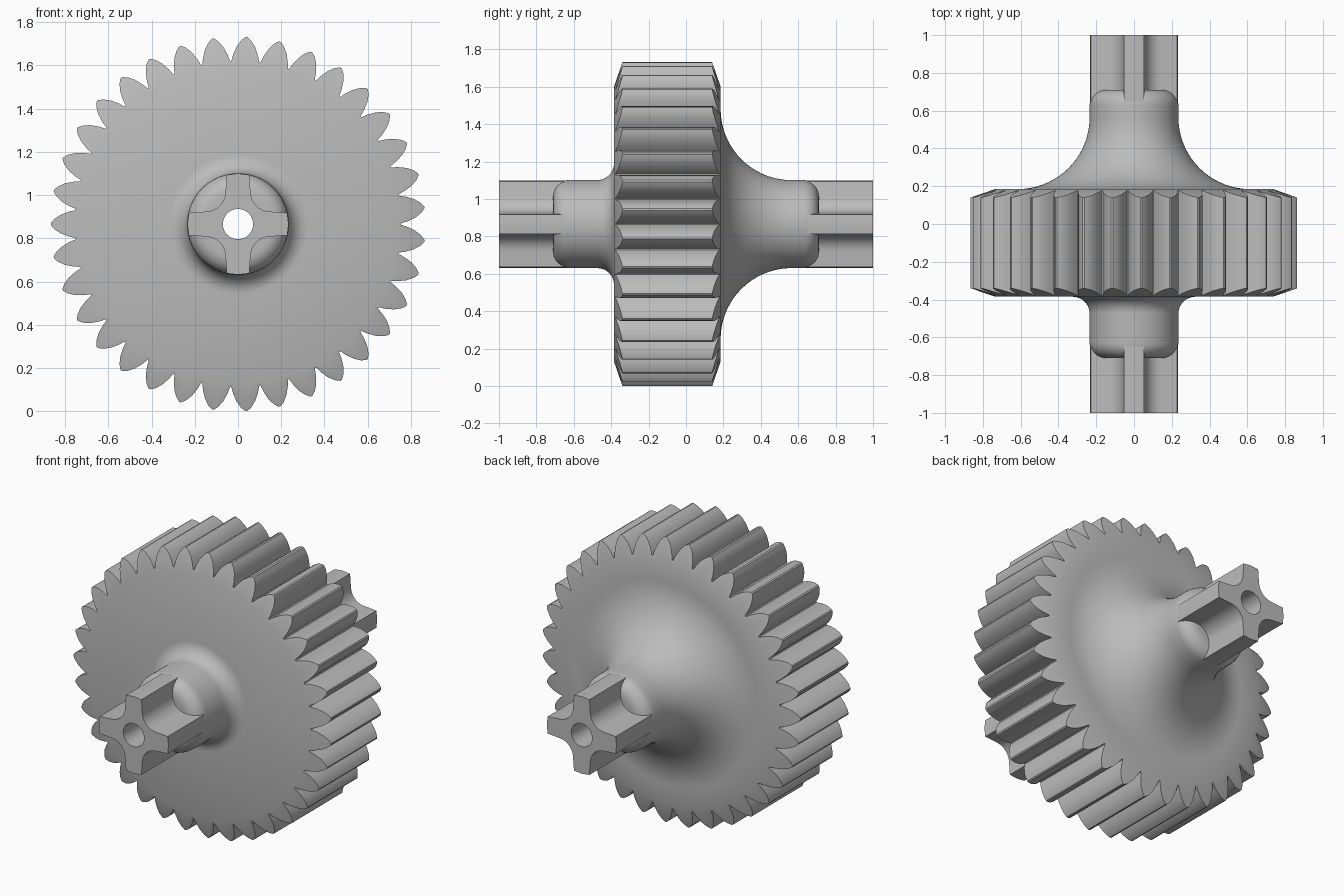
import bpy, bmesh
from math import sin, cos, pi, radians, atan2, hypot

cube = bpy.data.objects.get("Cube")
if cube:
    bpy.data.objects.remove(cube)

AXIS_Z = 0.866          # height of the axle centre
TEETH = 35
FACE_R, TIP_R = 0.735, 0.866
FRONT, BACK, BEVEL = -0.385, 0.185, 0.045

grey = bpy.data.materials.new("light_grey")
grey.use_nodes = True
grey.diffuse_color = (0.5, 0.5, 0.5, 1)
grey.node_tree.nodes["Principled BSDF"].inputs["Base Color"].default_value = (0.5, 0.5, 0.5, 1)


def build(name, rings, closed=False):
    """Skin a list of equal-length vertex rings."""
    bm = bmesh.new()
    rows = [[bm.verts.new(p) for p in ring] for ring in rings]
    pairs = list(zip(rows, rows[1:]))
    if closed:
        pairs.append((rows[-1], rows[0]))
    for a, b in pairs:
        for i in range(len(a)):
            j = (i + 1) % len(a)
            bm.faces.new((a[i], a[j], b[j], b[i]))
    bmesh.ops.recalc_face_normals(bm, faces=bm.faces)
    mesh = bpy.data.meshes.new(name)
    bm.to_mesh(mesh)
    bm.free()
    mesh.materials.append(grey)
    obj = bpy.data.objects.new(name, mesh)
    obj.location.z = AXIS_Z
    bpy.context.collection.objects.link(obj)
    bpy.context.view_layer.objects.active = obj
    obj.select_set(True)
    bpy.ops.object.shade_smooth_by_angle(angle=radians(28))
    obj.select_set(False)
    return obj


def arc(cr, cy, rad, a0, a1, n):
    """Arc in the (radius, y) plane, angles in degrees."""
    steps = [radians(a0 + (a1 - a0) * i / n) for i in range(n + 1)]
    return [(cr + rad * cos(t), cy + rad * sin(t)) for t in steps]


# Tooth outline: (half angle in degrees, radius), repeated around the wheel
flank = [(4.9, 0.755), (4.2, 0.785), (3.0, 0.822), (1.6, 0.85), (0.3, TIP_R)]
tooth = [(-a, r) for a, r in flank] + [(a, r) for a, r in reversed(flank)]
outline = [(pi + radians(a + k * 360 / TEETH), r)
           for k in range(TEETH) for a, r in tooth]


def circle(r, y):
    return [(r * cos(t), y, r * sin(t)) for t, _ in outline]


def toothed(y, inward):
    """Tooth ring whose points lie on the bevel cone of one face."""
    return [(r * cos(t), y + inward * BEVEL * (r - FACE_R) / (TIP_R - FACE_R), r * sin(t))
            for t, r in outline]


# Gear wheel with both hubs, front to back
front_hub = ([(0.09, -0.71)] + arc(0.155, -0.63, 0.08, -90, 0, 8)
             + arc(0.325, -0.475, 0.09, 180, 90, 8))
back_hub = (arc(0.615, 0.565, 0.38, 270, 180, 18)
            + arc(0.155, 0.63, 0.08, 0, 90, 8) + [(0.09, 0.71)])
rings = [circle(r, y) for r, y in front_hub]
rings += [circle(FACE_R, FRONT), toothed(FRONT, 1), toothed(BACK, -1), circle(FACE_R, BACK)]
rings += [circle(r, y) for r, y in back_hub]
build("gear_wheel", rings)

# Cross-shaped axle with a bore: one quadrant turned four times
R, HALF, HOLE = 0.234, 0.053, 0.07
lip = atan2(HALF, R)
quadrant = [(R, 0), (R * cos(lip), R * sin(lip))]
quadrant += arc(0.15, 0.15, 0.092, 265, 185, 10)[::1]
quadrant += [(R * sin(lip), R * cos(lip))]
section = []
for k in range(4):
    c, s = round(cos(k * pi / 2)), round(sin(k * pi / 2))
    section += [(c * x - s * z, s * x + c * z) for x, z in quadrant]
bore = [(HOLE * x / hypot(x, z), HOLE * z / hypot(x, z)) for x, z in section]
build("cross_axle", [[(x, y, z) for x, z in pts] for pts, y in
                     ((bore, -1), (section, -1), (section, 1), (bore, 1))], closed=True)
